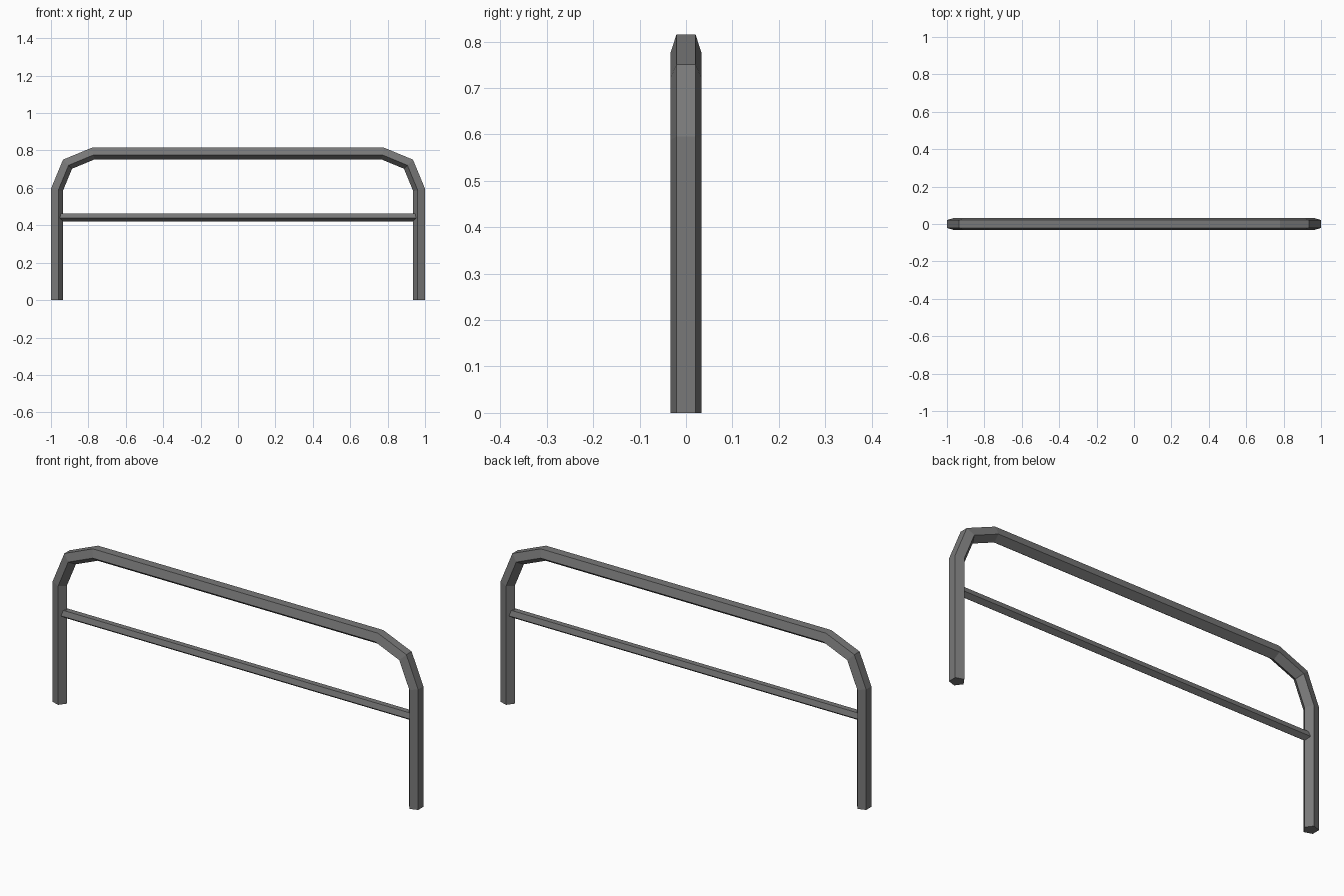
import bpy, bmesh
from math import sin, cos, pi
from mathutils import Vector

if "Cube" in bpy.data.objects:
    bpy.data.objects.remove(bpy.data.objects["Cube"], do_unlink=True)

metal = bpy.data.materials.new("grey_metal")
metal.use_nodes = True
grey = (0.19, 0.19, 0.19, 1)
metal.diffuse_color = grey
metal.node_tree.nodes["Principled BSDF"].inputs["Base Color"].default_value = grey


def sweep(name, path, radius, sides=5):
    """Mitred tube along a path in the XZ plane, flat side facing outward (left of travel)."""
    pts = [Vector((x, 0, z)) for x, z in path]
    bm = bmesh.new()
    rings = []
    for i, p in enumerate(pts):
        a = (p - pts[i - 1]).normalized() if i > 0 else None
        b = (pts[i + 1] - p).normalized() if i < len(pts) - 1 else None
        a, b = a or b, b or a
        tangent = (a + b).normalized()
        out = Vector((-tangent.z, 0, tangent.x)) / tangent.dot(a)
        ring = []
        for k in range(sides):
            t = pi + 2 * pi * k / sides
            ring.append(bm.verts.new(p + out * radius * cos(t) + Vector((0, radius * sin(t), 0))))
        rings.append(ring)
    for r, s in zip(rings, rings[1:]):
        for k in range(sides):
            n = (k + 1) % sides
            bm.faces.new((r[k], r[n], s[n], s[k]))
    bm.faces.new(rings[0])
    bm.faces.new(rings[-1])
    bmesh.ops.recalc_face_normals(bm, faces=bm.faces)
    mesh = bpy.data.meshes.new(name)
    bm.to_mesh(mesh)
    bm.free()
    mesh.materials.append(metal)
    obj = bpy.data.objects.new(name, mesh)
    bpy.context.collection.objects.link(obj)
    return obj


# Main hoop: leg, two-segment corner, top rail, mirrored to the other side
leg_x, bend_z, bend_r = 0.9717, 0.59, 0.197
half = [(leg_x, 0)]
for step in range(3):
    t = step * pi / 4
    half.append((leg_x - bend_r + bend_r * cos(t), bend_z + bend_r * sin(t)))
sweep("hoop_frame", [(-x, z) for x, z in half] + half[::-1], 0.035)

# Thin cross bar between the legs
sweep("cross_bar", [(-0.955, 0.445), (0.955, 0.445)], 0.0233)
